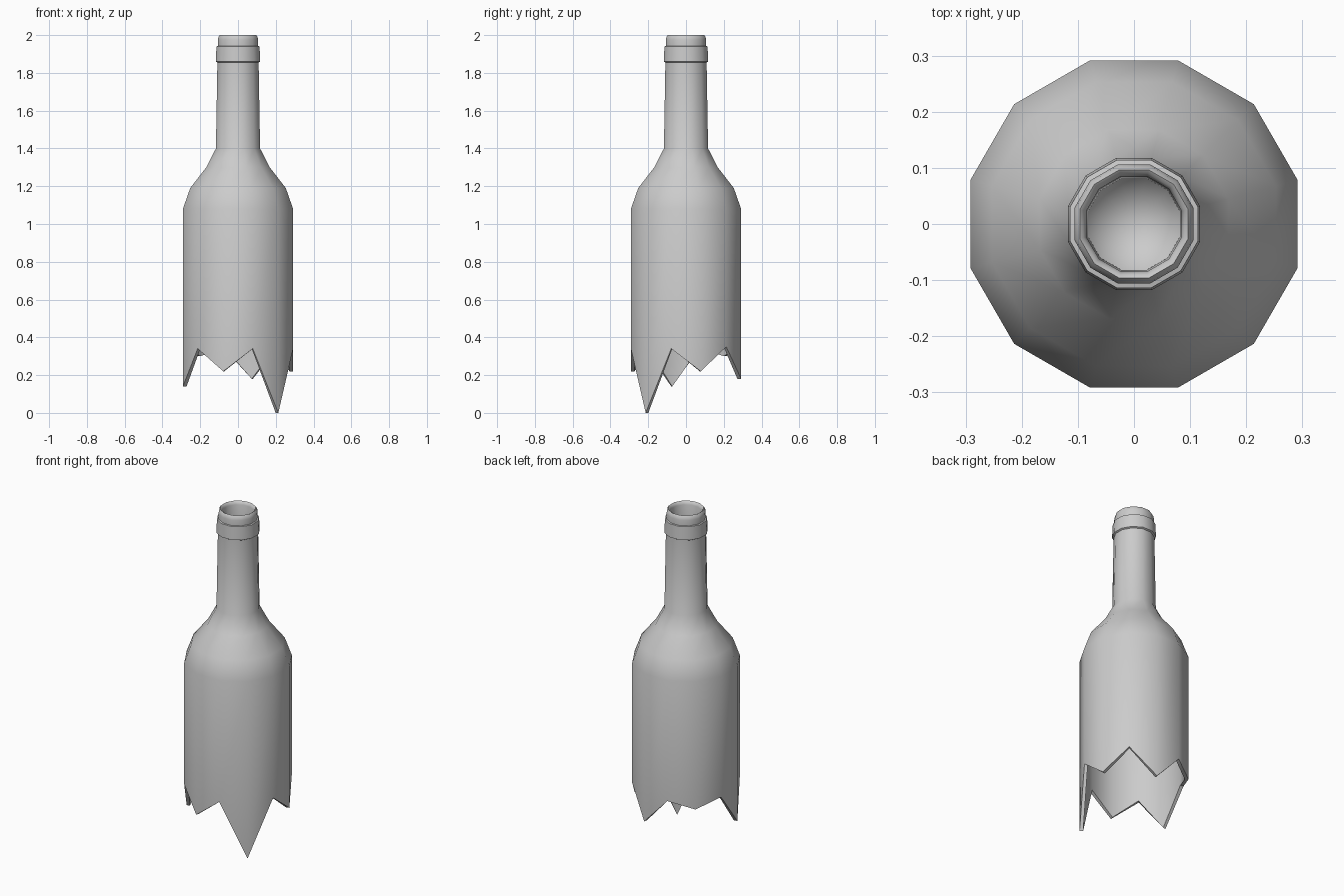
import bpy, bmesh, math

if "Cube" in bpy.data.objects:
    bpy.data.objects.remove(bpy.data.objects["Cube"])

SIDES = 12
# height of the broken edge under each body corner, from 15 degrees anticlockwise
TEETH = [.22, .35, .18, .345, .30, .345, .14, .34, .22, .34, 0, .34]

# (radius, height) from the body, over the lip and back down inside; None = broken edge
PROFILE = [(.302, None), (.302, 1.08), (.262, 1.19), (.174, 1.30), (.121, 1.40),
           (.113, 1.855), (.122, 1.86), (.118, 1.94), (.110, 1.942), (.110, 1.975),
           (.107, 1.99), (.100, 2.0), (.093, 1.995), (.088, 1.98), (.087, 1.86),
           (.085, 1.75), (.098, 1.40), (.154, 1.29), (.243, 1.18),
           (.282, 1.07), (.282, None)]


def ring(bm, radius, height):
    verts = []
    for i in range(SIDES):
        a = math.radians(15 + 30 * i)
        z = TEETH[i] if height is None else height
        verts.append(bm.verts.new((radius * math.cos(a), radius * math.sin(a), z)))
    return verts


def bridge(bm, a, b):
    for i in range(SIDES):
        j = (i + 1) % SIDES
        bm.faces.new((a[i], a[j], b[j], b[i]))


def make_object(name, bm):
    bmesh.ops.recalc_face_normals(bm, faces=bm.faces)
    mesh = bpy.data.meshes.new(name)
    bm.to_mesh(mesh)
    bm.free()
    ob = bpy.data.objects.new(name, mesh)
    bpy.context.collection.objects.link(ob)
    bpy.ops.object.select_all(action='DESELECT')
    ob.select_set(True)
    bpy.context.view_layer.objects.active = ob
    bpy.ops.object.shade_smooth_by_angle(angle=math.radians(50))


# Glass shell with a jagged lower rim
bm = bmesh.new()
rings = [ring(bm, r, z) for r, z in PROFILE]
for a, b in zip(rings, rings[1:] + rings[:1]):
    bridge(bm, a, b)
make_object("broken_bottle", bm)

# Shallow bowl closing the inside of the neck
bm = bmesh.new()
upper, lower = ring(bm, .085, 1.75), ring(bm, .055, 1.71)
bridge(bm, upper, lower)
centre = bm.verts.new((0, 0, 1.70))
for i in range(SIDES):
    bm.faces.new((lower[i], lower[(i + 1) % SIDES], centre))
for f in bm.faces:
    f.normal_update()
make_object("neck_plug", bm)
